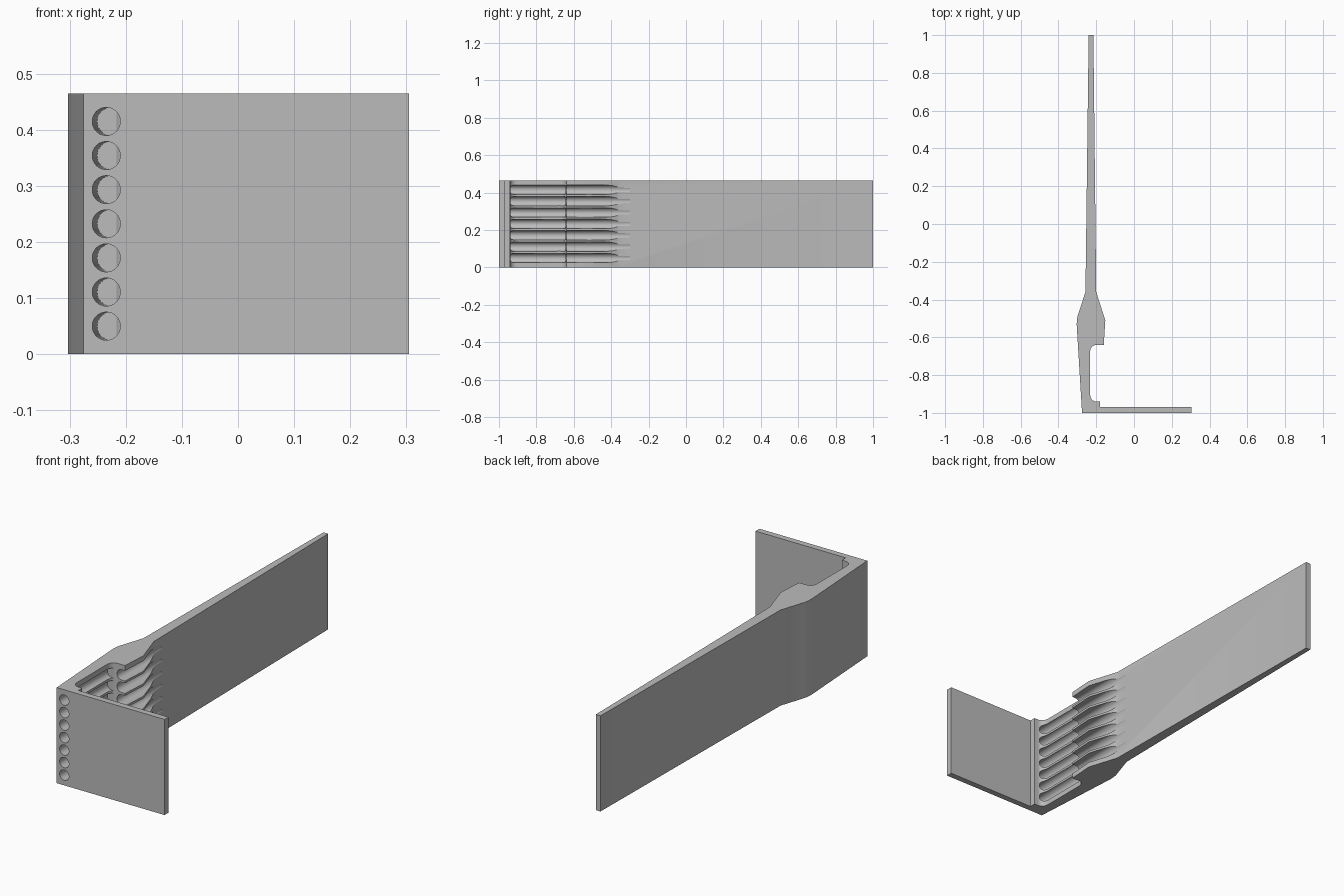
import bpy, bmesh, math
from mathutils import Vector, Matrix

cube = bpy.data.objects.get("Cube")
if cube:
    bpy.data.objects.remove(cube, do_unlink=True)

HEIGHT = 0.465
ROWS = [0.05 + 0.0608 * i for i in range(7)]
RADIUS = 0.025

grey = bpy.data.materials.new("light grey")
grey.use_nodes = True
grey.diffuse_color = (0.5, 0.5, 0.5, 1)
grey.node_tree.nodes["Principled BSDF"].inputs["Base Color"].default_value = (0.5, 0.5, 0.5, 1)


def make_object(name, bm):
    bmesh.ops.recalc_face_normals(bm, faces=bm.faces)
    mesh = bpy.data.meshes.new(name)
    bm.to_mesh(mesh)
    bm.free()
    mesh.materials.append(grey)
    obj = bpy.data.objects.new(name, mesh)
    bpy.context.collection.objects.link(obj)
    return obj


def prism(bm, points, offset):
    face = bm.faces.new([bm.verts.new(p) for p in points])
    moved = bmesh.ops.extrude_face_region(bm, geom=[face])["geom"]
    bmesh.ops.translate(bm, vec=offset, verts=[v for v in moved if isinstance(v, bmesh.types.BMVert)])


def corner(a, b, c, steps=8):
    """Rounded corner from a to c, bending around b."""
    a, b, c = Vector(a), Vector(b), Vector(c)
    return [b + (a - b) * (1 - math.sin(t)) + (c - b) * (1 - math.cos(t))
            for t in (math.pi / 2 * i / steps for i in range(steps + 1))]


# Bracket body: plan outline extruded upwards
outline = [(-0.275, -1), (0.305, -1), (0.305, -0.97), (-0.18, -0.97), (-0.18, -0.94)]
outline += corner((-0.2, -0.94), (-0.232, -0.94), (-0.232, -0.905))
outline += corner((-0.232, -0.675), (-0.232, -0.64), (-0.2, -0.64))
outline += [(-0.16, -0.64), (-0.152, -0.51), (-0.2, -0.36), (-0.215, 1), (-0.24, 1), (-0.257, -0.36)]
outline += corner((-0.298, -0.485), (-0.305, -0.51), (-0.303, -0.54), 5)
bm = bmesh.new()
prism(bm, [(p[0], p[1], 0) for p in outline], (0, 0, HEIGHT))
bracket = make_object("bracket", bm)

# Drilled holes running through the end plate and along the thin web
bm = bmesh.new()
start, end = Vector((-0.2355, -1.03, 0)), Vector((-0.226, -0.645, 0))
axis = end - start
for z in ROWS:
    place = Matrix.Translation((start + end) / 2 + Vector((0, 0, z))) @ axis.to_track_quat('Z', 'Y').to_matrix().to_4x4()
    bmesh.ops.create_cone(bm, cap_ends=True, segments=32, radius1=RADIUS, radius2=RADIUS,
                          depth=axis.length, matrix=place)
holes = make_object("hole_cutter", bm)

# Round-bottomed channels over the thick shoulder, open to the side
bm = bmesh.new()
for z in ROWS:
    arc = [math.pi / 2 + math.pi * i / 16 for i in range(17)]
    section = [(-0.178 + RADIUS * math.cos(t), -0.67, z + RADIUS * math.sin(t)) for t in arc]
    section += [(-0.1, -0.67, z - RADIUS), (-0.1, -0.67, z + RADIUS)]
    prism(bm, section, (0, 0.37, 0))
channels = make_object("channel_cutter", bm)

# Cut, then discard the helpers
for cutter in (holes, channels):
    cutter.hide_render = True
    mod = bracket.modifiers.new(cutter.name, 'BOOLEAN')
    mod.operation, mod.solver, mod.object = 'DIFFERENCE', 'EXACT', cutter
    bpy.context.view_layer.objects.active = bracket
    bpy.ops.object.modifier_apply(modifier=mod.name)
for cutter in (holes, channels):
    bpy.data.objects.remove(cutter, do_unlink=True)

bpy.ops.object.select_all(action='DESELECT')
bracket.select_set(True)
bpy.context.view_layer.objects.active = bracket
bpy.ops.object.shade_smooth_by_angle(angle=math.radians(25))
